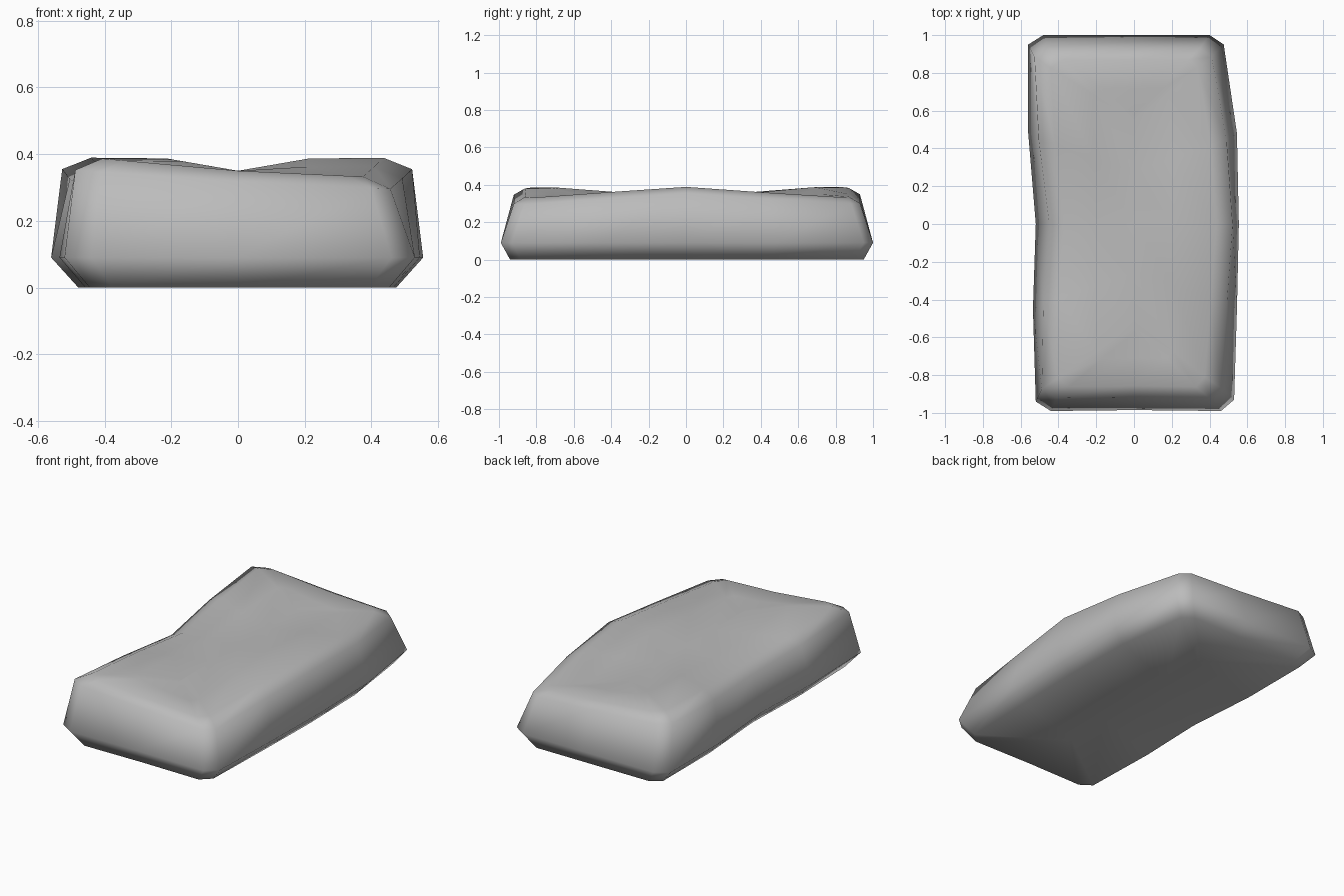
import bpy
import bmesh
from math import cos, pi, copysign

cube = bpy.data.objects.get("Cube")
if cube:
    bpy.data.objects.remove(cube)

# One stone grey colour
grey = bpy.data.materials.new("stone_grey")
grey.use_nodes = True
colour = (0.5, 0.5, 0.5, 1)
grey.diffuse_color = colour
grey.node_tree.nodes["Principled BSDF"].inputs["Base Color"].default_value = colour

# Widest outline in plan, counter-clockwise, with chamfered corners
outline = [(-.44, -.99), (0, -.985), (.46, -.99), (.53, -.93), (.545, -.45),
           (.555, 0), (.545, .48), (.475, .95), (.40, 1), (0, 1),
           (-.48, 1), (-.56, .95), (-.56, .48), (-.52, 0), (-.535, -.45),
           (-.52, -.94)]


def tilt(x, y):
    """Lean of the slab: one side is high in the middle, the other at its ends."""
    return x / .5 * cos(pi * y / .95)


# Each layer: inset in x, inset in y, base height, lean, rise towards the sides
layers = [(.55, .40, 0, 0, 0),          # underside centre line
          (.08, .05, 0, 0, 0),          # underside edge
          (0, 0, .09, 0, 0),            # widest belt
          (.055, .07, .318, .027, .006),  # shoulder
          (.14, .13, .35, .026, .009),  # rim of the top
          (.34, .28, .35, .024, .009),  # inner top
          (.55, .42, .35, 0, 0)]        # top centre line

bm = bmesh.new()
rings = []
for dx, dy, height, lean, rise in layers:
    ring = []
    for ox, oy in outline:
        t = tilt(ox, oy)
        extra = .02 * t if lean and dx < .3 else 0
        x = ox * (1 - (dx - extra) / .55)
        y = oy * (1 - dy)
        z = height + lean * t + rise * abs(ox) / .5
        ring.append(bm.verts.new((x, y, z)))
    rings.append(ring)

# Skin the layers, then weld the collapsed centre lines
count = len(outline)
for low, high in zip(rings, rings[1:]):
    for i in range(count):
        j = (i + 1) % count
        bm.faces.new((low[i], low[j], high[j], high[i]))
bmesh.ops.remove_doubles(bm, verts=bm.verts, dist=.004)
bmesh.ops.recalc_face_normals(bm, faces=bm.faces)

# Smooth-shaded slab
for face in bm.faces:
    face.smooth = True
mesh = bpy.data.meshes.new("stone_slab")
bm.to_mesh(mesh)
bm.free()
mesh.materials.append(grey)
slab = bpy.data.objects.new("stone_slab", mesh)
bpy.context.collection.objects.link(slab)
